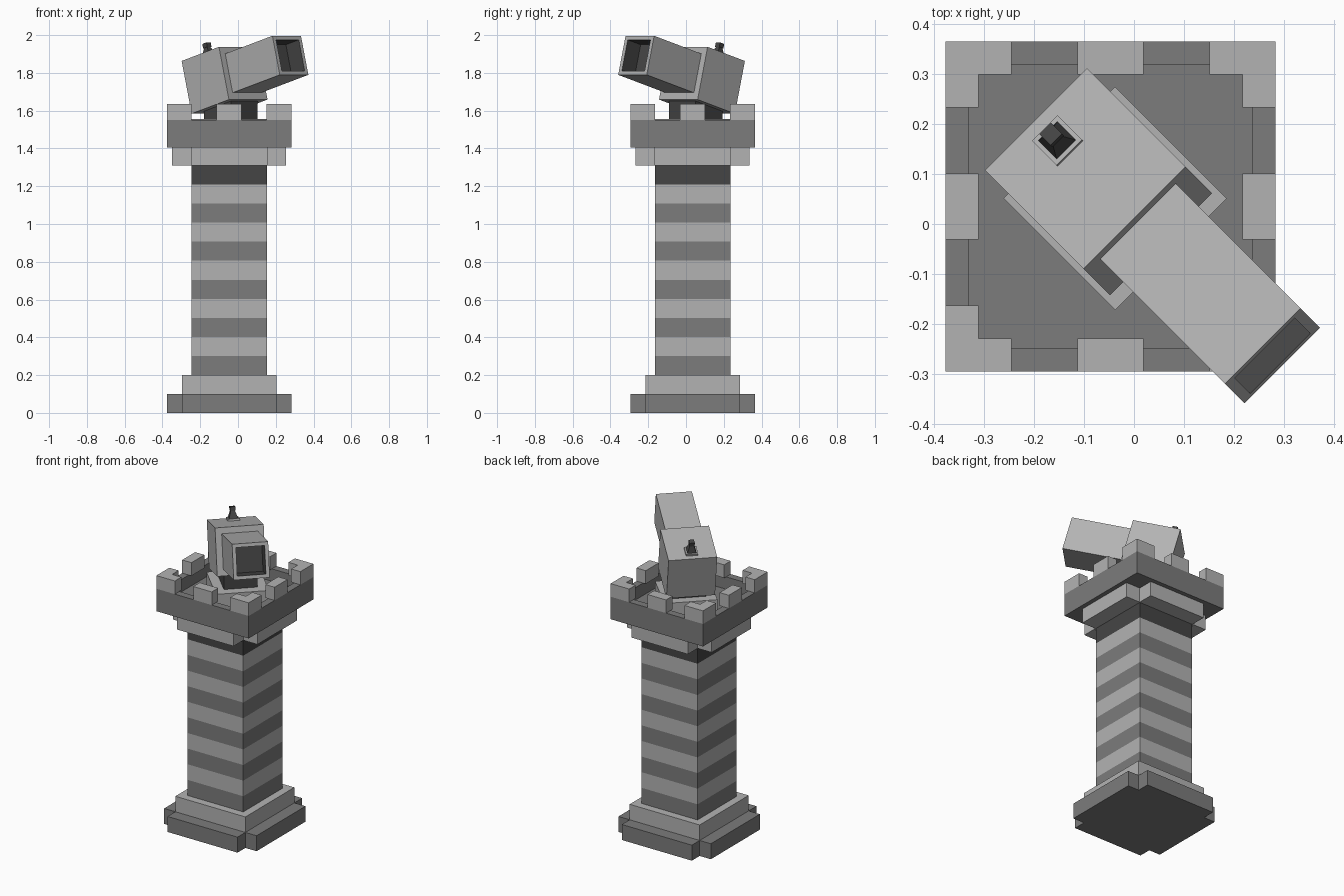
import bpy, bmesh, math
from mathutils import Matrix, Vector

if "Cube" in bpy.data.objects:
    bpy.data.objects.remove(bpy.data.objects["Cube"])

TOWER = Vector((-0.047, 0.035, 0))     # tower axis
H = 0.33                               # parapet half width


def material(name, v):
    m = bpy.data.materials.new(name)
    m.diffuse_color = (v, v, v, 1)
    m.use_nodes = True
    m.node_tree.nodes["Principled BSDF"].inputs["Base Color"].default_value = m.diffuse_color
    return m


LIGHT, MID, DARK = material("light_stone", 0.45), material("mid_stone", 0.2), material("dark_stone", 0.06)


def finish(name, bm, mats, matrix):
    bmesh.ops.recalc_face_normals(bm, faces=bm.faces)
    me = bpy.data.meshes.new(name)
    bm.to_mesh(me)
    bm.free()
    for m in mats:
        me.materials.append(m)
    ob = bpy.data.objects.new(name, me)
    ob.matrix_world = matrix
    bpy.context.collection.objects.link(ob)
    return ob


def prism_bm(pts, z0, z1):
    bm = bmesh.new()
    face = bm.faces.new([bm.verts.new((x, y, z0)) for x, y in pts])
    ext = bmesh.ops.extrude_face_region(bm, geom=[face])["geom"]
    bmesh.ops.translate(bm, vec=(0, 0, z1 - z0), verts=[e for e in ext if isinstance(e, bmesh.types.BMVert)])
    bmesh.ops.recalc_face_normals(bm, faces=bm.faces)
    return bm


def square(a, b=None):
    b = b or a
    return [(-a, -b), (a, -b), (a, b), (-a, b)]


def cross(a, b):
    # square of half width a with corners notched back to b
    return [(-b, -a), (b, -a), (b, -b), (a, -b), (a, b), (b, b),
            (b, a), (-b, a), (-b, b), (-a, b), (-a, -b), (-b, -b)]


def recess(bm, rim, depth, mat=0):
    # sink a square pocket into the top face
    top = max(bm.faces, key=lambda f: f.calc_center_median().z)
    bmesh.ops.inset_individual(bm, faces=[top], thickness=rim)
    new = bmesh.ops.extrude_discrete_faces(bm, faces=[top])["faces"][0]
    bmesh.ops.translate(bm, vec=(0, 0, -depth), verts=new.verts)
    new.material_index = mat
    for e in new.edges:
        for f in e.link_faces:
            f.material_index = mat


at_tower = Matrix.Translation(TOWER)

# stepped foot and bracket course
finish("foot_plinth", prism_bm(cross(0.33, 0.25), 0, 0.1), [MID], at_tower)
finish("foot_step", prism_bm(square(0.25), 0.1, 0.2), [LIGHT], at_tower)
finish("bracket_course", prism_bm(cross(0.302, 0.202), 1.31, 1.405), [LIGHT], at_tower)

# banded shaft
bm = prism_bm(square(0.2), 0.2, 1.31)
step = 1.11 / 11
for i in range(1, 11):
    bmesh.ops.bisect_plane(bm, geom=bm.verts[:] + bm.edges[:] + bm.faces[:],
                           plane_co=(0, 0, 0.2 + i * step), plane_no=(0, 0, 1))
for f in bm.faces:
    k = int((f.calc_center_median().z - 0.2) / step)
    f.material_index = 2 if k >= 10 else (k + 1) % 2
finish("shaft", bm, [LIGHT, MID, DARK], at_tower)

# parapet tray
bm = prism_bm(square(H), 1.405, 1.55)
recess(bm, 0.066, 0.08)
finish("parapet", bm, [MID], at_tower)

# battlements: a corner and a middle block on each side
w, t = 0.132, 0.066
corner = [(-H, -H), (-H + w, -H), (-H + w, -H + t), (-H + t, -H + t), (-H + t, -H + w), (-H, -H + w)]
middle = [(-w / 2, -H), (w / 2, -H), (w / 2, -H + t), (-w / 2, -H + t)]
for i in range(4):
    turn = at_tower @ Matrix.Rotation(i * math.pi / 2, 4, 'Z')
    finish("corner_merlon", prism_bm(corner, 1.55, 1.635), [LIGHT], turn)
    finish("middle_merlon", prism_bm(middle, 1.55, 1.635), [LIGHT], turn)

# turret frame: local +x is the firing direction
aim = Matrix.Rotation(-math.pi / 4, 4, 'Z') @ Matrix.Translation((0, 0.0095, 0))
mount = aim @ Matrix.Translation((-0.063, 0, 0))
finish("mount_pad", prism_bm(square(0.158), 1.47, 1.557), [LIGHT], mount)
finish("mount_neck", prism_bm(square(0.1), 1.557, 1.68), [DARK], mount)

# tilted gun body and barrel
gun = aim @ Matrix.Translation((-0.110, 0, 1.761)) @ Matrix.Rotation(math.radians(-15), 4, 'Y')
finish("gun_body", prism_bm(square(0.1445), -0.1445, 0.1445), [LIGHT], gun)
bm = prism_bm(square(0.107), 0.1445, 0.510)
recess(bm, 0.031, 0.1, 1)
finish("gun_barrel", bm, [LIGHT, DARK], gun @ Matrix.Rotation(math.pi / 2, 4, 'Y'))

# stepped sight knob on the body
knob = gun @ Matrix.Translation((-0.08, 0, 0.1445))
finish("knob_base", prism_bm(square(0.036), 0, 0.012), [LIGHT], knob)
bm = prism_bm(square(0.027), 0.012, 0.056)
for v in bm.verts:
    if v.co.z > 0.03:
        v.co.xy *= 0.45
finish("knob_stem", bm, [DARK], knob)
finish("knob_cap", prism_bm(square(0.016), 0.056, 0.08), [DARK], knob)
